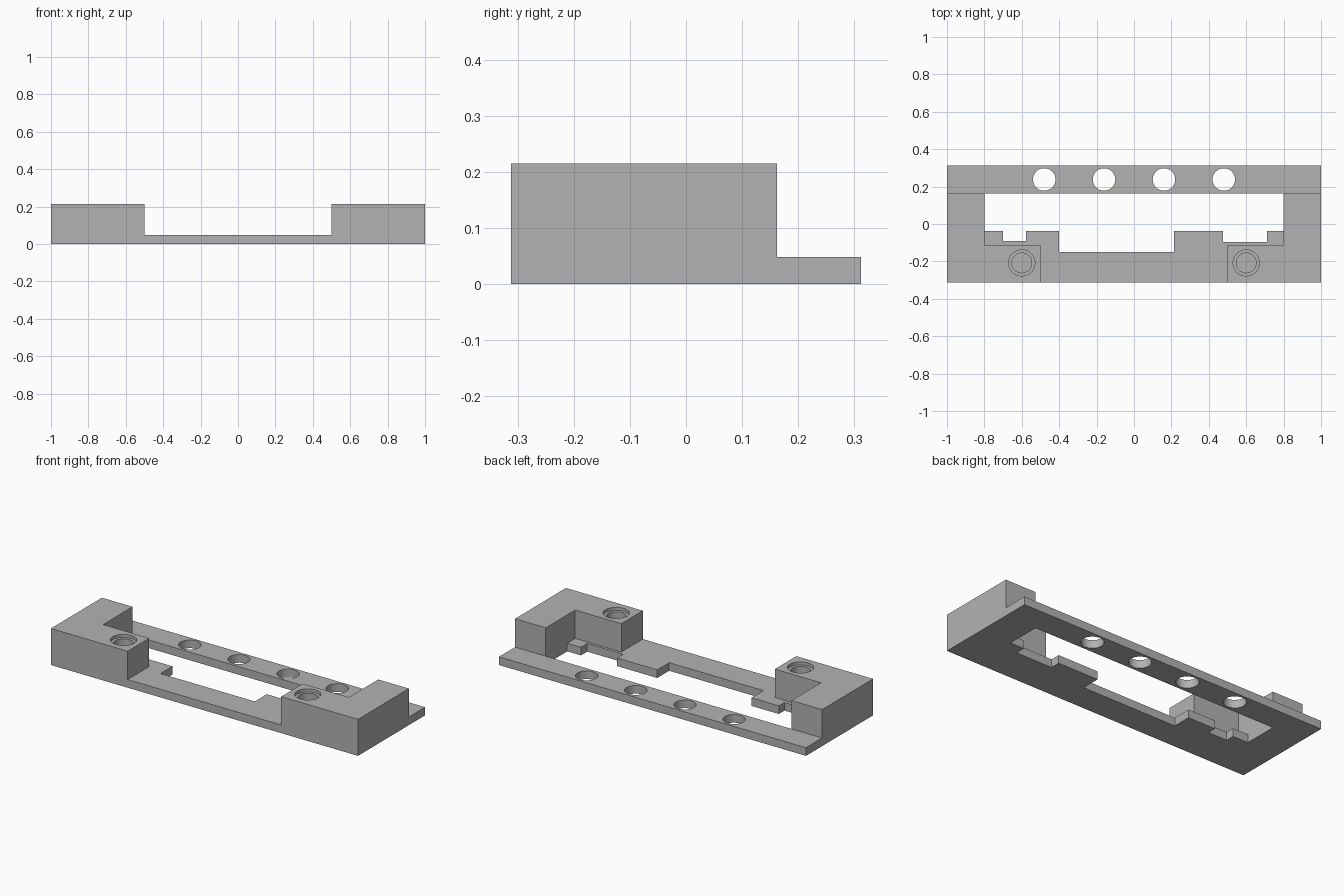
import bpy, bmesh
from math import radians
from mathutils import Matrix

cube = bpy.data.objects.get("Cube")
if cube:
    bpy.data.objects.remove(cube)

BASE_TOP, BLOCK_TOP = 0.048, 0.215
FRONT, BACK, STEP = -0.312, 0.312, 0.162

grey = bpy.data.materials.new("plain grey")
grey.use_nodes = True
colour = (0.45, 0.45, 0.45, 1)
grey.diffuse_color = colour
grey.node_tree.nodes["Principled BSDF"].inputs["Base Color"].default_value = colour


def finish(name, bm):
    bmesh.ops.recalc_face_normals(bm, faces=bm.faces)
    mesh = bpy.data.meshes.new(name)
    bm.to_mesh(mesh)
    bm.free()
    mesh.materials.append(grey)
    obj = bpy.data.objects.new(name, mesh)
    bpy.context.collection.objects.link(obj)
    return obj


def prism(name, outline, z0, z1):
    bm = bmesh.new()
    face = bm.faces.new([bm.verts.new((x, y, z0)) for x, y in outline])
    top = bmesh.ops.extrude_face_region(bm, geom=[face])["geom"]
    bmesh.ops.translate(bm, vec=(0, 0, z1 - z0),
                        verts=[v for v in top if isinstance(v, bmesh.types.BMVert)])
    return finish(name, bm)


def cylinder(name, x, y, r, z0, z1):
    bm = bmesh.new()
    bmesh.ops.create_cone(bm, cap_ends=True, segments=48, radius1=r, radius2=r,
                          depth=z1 - z0, matrix=Matrix.Translation((x, y, (z0 + z1) / 2)))
    return finish(name, bm)


def combine(target, tool, operation):
    tool.hide_render = True
    mod = target.modifiers.new(operation.lower(), "BOOLEAN")
    mod.operation, mod.object, mod.solver = operation, tool, "EXACT"
    bpy.context.view_layer.objects.active = target
    bpy.ops.object.modifier_apply(modifier=mod.name)
    bpy.data.objects.remove(tool)


# Thin base plate with a stepped window
frame = prism("mounting_frame", [(-1, FRONT), (1, FRONT), (1, BACK), (-1, BACK)], 0, BASE_TOP)
LIP = -0.038
window = [(-0.8, STEP), (-0.8, LIP), (-0.7, LIP), (-0.7, -0.09), (-0.578, -0.09),
          (-0.578, LIP), (-0.4, LIP), (-0.4, -0.149), (0.214, -0.149), (0.214, LIP),
          (0.476, LIP), (0.476, -0.096), (0.711, -0.096), (0.711, LIP), (0.8, LIP), (0.8, STEP)]
combine(frame, prism("window_cutter", window, -0.1, 0.1), "DIFFERENCE")

# Row of through holes in the back rail
for i in range(4):
    hole = cylinder("rail_hole_cutter", -0.48 + 0.32 * i, 0.238, 0.06, -0.1, 0.1)
    combine(frame, hole, "DIFFERENCE")

# Raised L-shaped end blocks with counterbored blind screw holes
for side in (-1, 1):
    corners = [(1, FRONT), (1, STEP), (0.8, STEP), (0.8, -0.112), (0.5, -0.112), (0.5, FRONT)]
    block = prism("end_block", [(side * x, y) for x, y in corners], 0, BLOCK_TOP)
    combine(frame, block, "UNION")
    for radius, floor in ((0.07, BLOCK_TOP - 0.018), (0.053, BASE_TOP)):
        bore = cylinder("screw_bore_cutter", side * 0.6, -0.208, radius, floor, 0.3)
        combine(frame, bore, "DIFFERENCE")

# Smooth bores, sharp corners
bpy.ops.object.select_all(action="DESELECT")
frame.select_set(True)
bpy.context.view_layer.objects.active = frame
bpy.ops.object.shade_smooth_by_angle(angle=radians(30))
